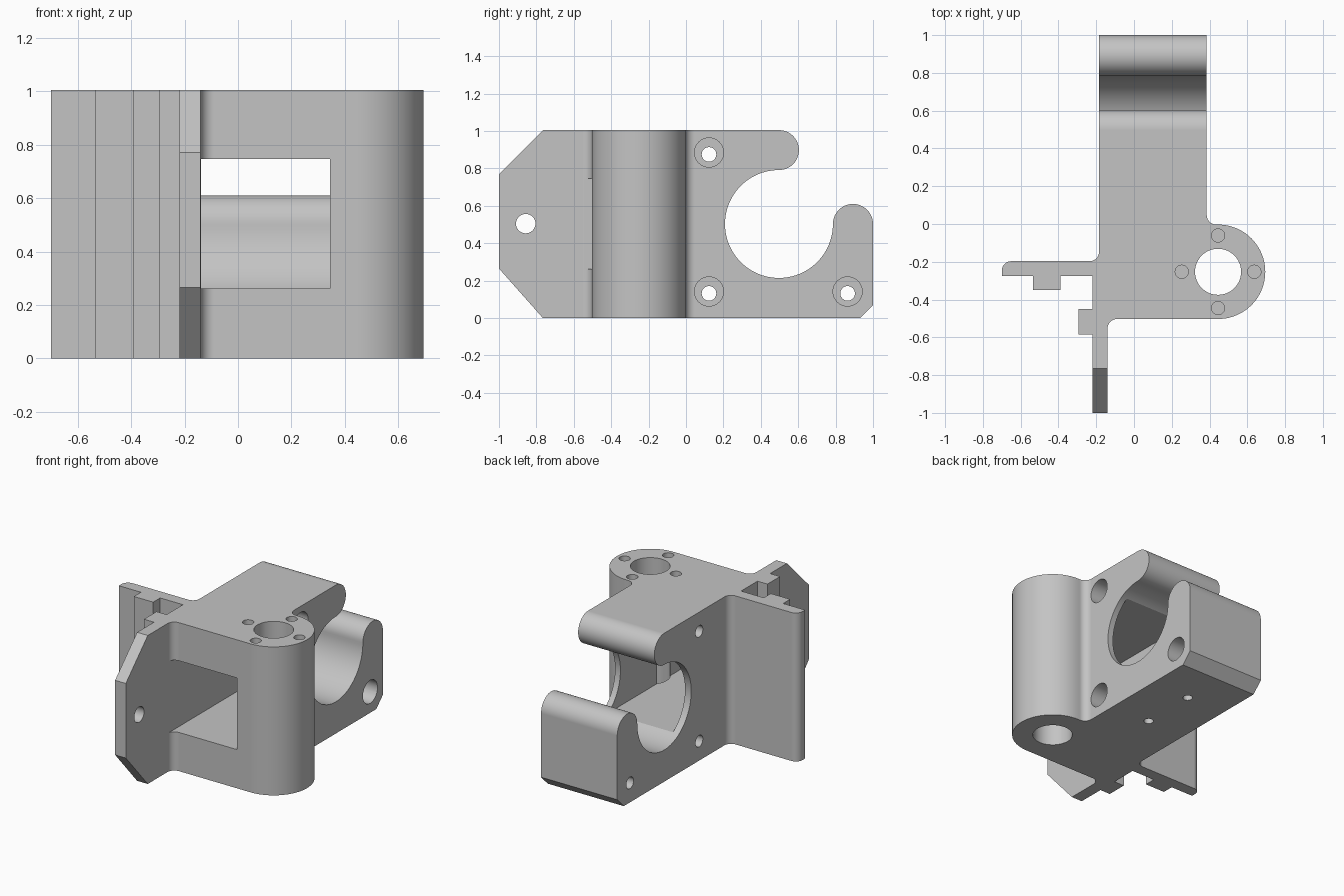
import bpy, bmesh
from math import cos, sin, radians

cube = bpy.data.objects.get("Cube")
if cube:
    bpy.data.objects.remove(cube, do_unlink=True)

grey = bpy.data.materials.new("matte grey")
grey.use_nodes = True
grey.diffuse_color = (0.55, 0.55, 0.55, 1)
grey.node_tree.nodes["Principled BSDF"].inputs["Base Color"].default_value = (0.55, 0.55, 0.55, 1)

HEIGHT = 1.005


def arc(u, v, r, start, end, steps=12):
    angles = [radians(start + (end - start) * i / steps) for i in range(steps + 1)]
    return [(u + r * cos(a), v + r * sin(a)) for a in angles]


def prism(name, outline, axis, low, high):
    """Extrude an outline along x (outline in y, z) or z (outline in x, y)."""
    place = (lambda u, v, w: (w, u, v)) if axis == "x" else (lambda u, v, w: (u, v, w))
    bm = bmesh.new()
    ends = [[bm.verts.new(place(u, v, w)) for u, v in outline] for w in (low, high)]
    for ring in ends:
        bm.faces.new(ring)
    n = len(outline)
    for i in range(n):
        j = (i + 1) % n
        bm.faces.new((ends[0][i], ends[0][j], ends[1][j], ends[1][i]))
    bmesh.ops.recalc_face_normals(bm, faces=bm.faces[:])
    mesh = bpy.data.meshes.new(name)
    bm.to_mesh(mesh)
    bm.free()
    mesh.materials.append(grey)
    obj = bpy.data.objects.new(name, mesh)
    bpy.context.collection.objects.link(obj)
    return obj


def combine(target, tool, operation):
    mod = target.modifiers.new(tool.name, "BOOLEAN")
    mod.operation, mod.solver, mod.object = operation, "EXACT", tool
    bpy.ops.object.select_all(action="DESELECT")
    bpy.context.view_layer.objects.active = target
    target.select_set(True)
    bpy.ops.object.modifier_apply(modifier=mod.name)
    bpy.data.objects.remove(tool, do_unlink=True)


def drill(target, u, v, r, axis, low, high, steps=32):
    combine(target, prism("drill", arc(u, v, r, 0, 360, steps)[:-1], axis, low, high), "DIFFERENCE")


# Plan outline: front plate, round boss, clamp block, side tab with ribs
bore_x, bore_y = 0.445, -0.253
plan = [(-0.22, -1.1), (-0.14, -1.1)]
plan += arc(-0.09, -0.553, 0.05, 180, 90)
plan += arc(bore_x, bore_y, 0.25, -90, 90, 40)
plan += arc(0.435, 0.047, 0.05, 270, 180)
plan += [(0.385, 1.1), (-0.185, 1.1)]
plan += arc(-0.235, -0.147, 0.05, 0, -90)
plan += arc(-0.65, -0.247, 0.05, 90, 180)
plan += [(-0.70, -0.275), (-0.535, -0.275), (-0.535, -0.35), (-0.39, -0.35),
         (-0.39, -0.275), (-0.22, -0.275), (-0.22, -0.45), (-0.295, -0.45),
         (-0.295, -0.585), (-0.22, -0.585)]
bracket = prism("clamp_bracket", plan, "z", -0.2, 1.2)

# Side outline: chamfered plate, rear post, open round seat, upper arm
seat_y, seat_z, seat_r = 0.497, 0.503, 0.2885
side = [(-1, 0.265), (-0.765, 0), (0.93, 0), (1, 0.07)]
side += arc(0.89275, seat_z, 0.10725, 0, 180, 24)
side += arc(seat_y, seat_z, seat_r, 0, -270, 72)[1:]
arm_r = (HEIGHT - seat_z - seat_r) / 2
side += arc(seat_y, HEIGHT - arm_r, arm_r, -90, 90, 24)[1:]
side += [(-0.765, HEIGHT), (-1, 0.77)]
combine(bracket, prism("side_shape", side, "x", -1, 1), "INTERSECT")

# Square pocket from the front into the round seat
pocket = [(-0.139, -0.7), (0.345, -0.7), (0.345, 0.5), (-0.139, 0.5)]
combine(bracket, prism("pocket", pocket, "z", 0.262, 0.747), "DIFFERENCE")

# Vertical bore and the four blind screw holes around it
drill(bracket, bore_x, bore_y, 0.122, "z", -0.1, 1.1, 48)
for dx, dy in ((1, 0), (-1, 0), (0, 1), (0, -1)):
    drill(bracket, bore_x + 0.192 * dx, bore_y + 0.192 * dy, 0.035, "z", HEIGHT - 0.2, 1.1)

# Counterbored screw holes across the clamp block
for y, z in ((0.123, 0.885), (0.123, 0.142), (0.864, 0.142)):
    drill(bracket, y, z, 0.078, "x", 0.0, 0.5)
    drill(bracket, y, z - 0.01, 0.039, "x", -0.3, 0.1)

# Front plate hole and blind holes underneath
drill(bracket, -0.857, 0.505, 0.052, "x", -0.4, 0)
for y in (0.26, 0.636):
    drill(bracket, 0.1, y, 0.03, "z", -0.1, 0.15)

# Smooth curved walls with crisp edges
bpy.context.view_layer.objects.active = bracket
bracket.select_set(True)
bpy.ops.object.shade_smooth_by_angle(angle=radians(30))
normals = bracket.modifiers.new("flat_face_normals", "WEIGHTED_NORMAL")
normals.keep_sharp = True
